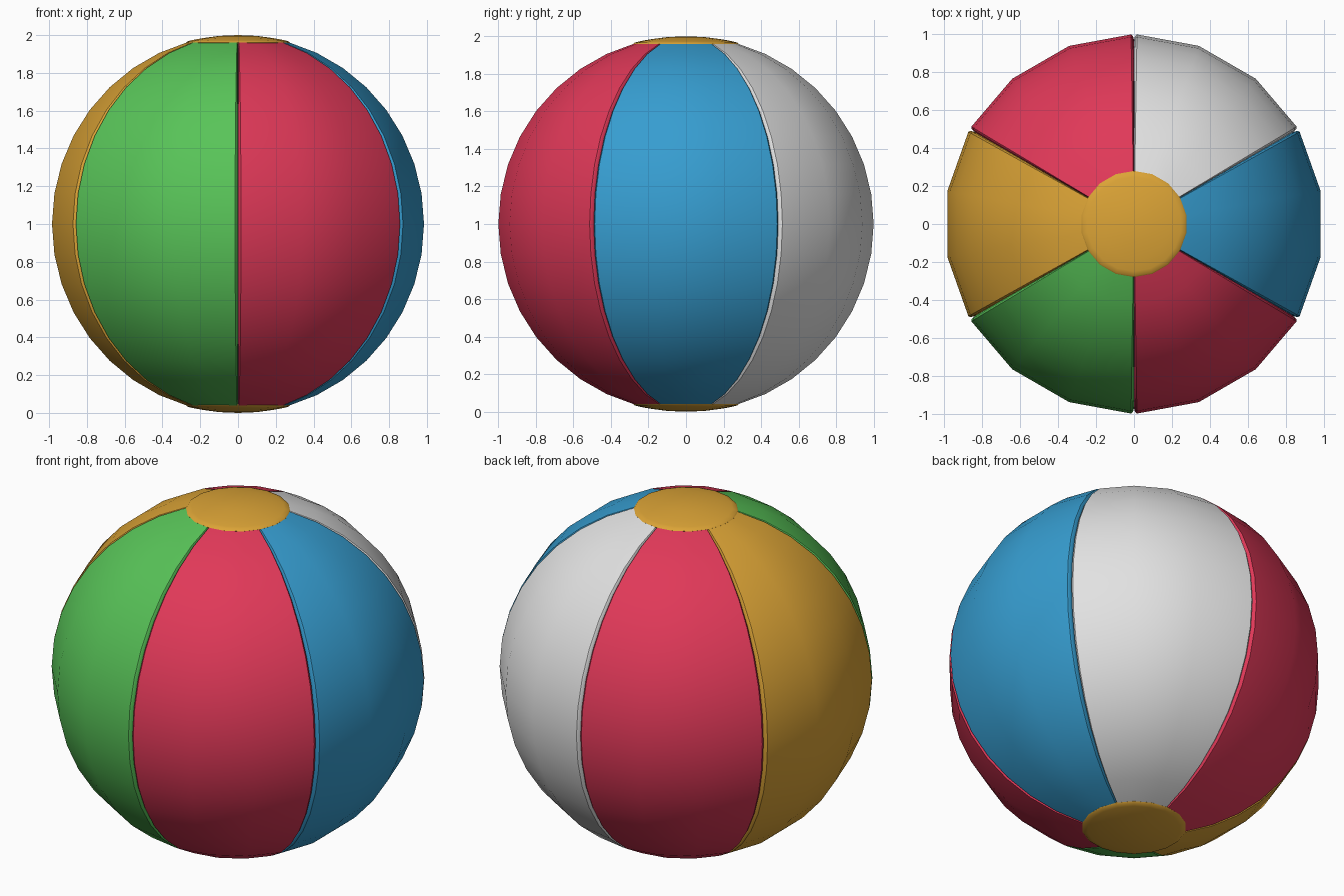
import bpy
import math

if "Cube" in bpy.data.objects:
    bpy.data.objects.remove(bpy.data.objects["Cube"])


def material(name, rgb):
    m = bpy.data.materials.new(name)
    m.diffuse_color = (*rgb, 1)
    m.use_nodes = True
    m.node_tree.nodes["Principled BSDF"].inputs["Base Color"].default_value = m.diffuse_color
    return m


red = material("red", (0.745, 0.040, 0.098))
green = material("green", (0.098, 0.552, 0.098))
blue = material("blue", (0.037, 0.337, 0.631))
gold = material("gold", (0.716, 0.371, 0.037))
white = material("white", (0.76, 0.76, 0.76))


def add_object(name, verts, faces, mat):
    mesh = bpy.data.meshes.new(name)
    mesh.from_pydata(verts, [], faces)
    mesh.materials.append(mat)
    ob = bpy.data.objects.new(name, mesh)
    bpy.context.collection.objects.link(ob)
    bpy.ops.object.select_all(action='DESELECT')
    ob.select_set(True)
    bpy.context.view_layer.objects.active = ob
    bpy.ops.object.shade_smooth_by_angle(angle=math.radians(40))
    return ob


# Panel: a 60 degree gore of three flat-ish strips, edges rolled into the seam
ROWS = 16
EDGE = [(0, 0.972), (0.3, 0.992), (0.9, 1.0)]
COLUMNS = EDGE + [(20, 1.0), (40, 1.0)] + [(60 - a, r) for a, r in reversed(EDGE)]


def panel(name, start, mat):
    verts, faces = [], []
    n = len(COLUMNS)
    for i in range(ROWS + 1):
        t = math.radians(15.8 + (180 - 2 * 15.8) * i / ROWS)
        for a, r in COLUMNS:
            p = math.radians(start + a)
            verts.append((r * math.sin(t) * math.cos(p),
                          r * math.sin(t) * math.sin(p),
                          1 + r * math.cos(t)))
    for i in range(ROWS):
        for j in range(n - 1):
            k = i * n + j
            faces.append((k, k + n, k + n + 1, k + 1))
    add_object(name, verts, faces, mat)


panel("panel_right", -30, blue)
panel("panel_back_right", 30, white)
panel("panel_back_left", 90, red)
panel("panel_left", 150, gold)
panel("panel_front_left", 210, green)
panel("panel_front_right", 270, red)

# End caps: thin domed discs with a rounded rim and a flat underside
SIDES = 18
CAP = [(0.10, 0.996), (0.19, 0.984), (0.25, 0.973), (0.274, 0.966),
       (0.28, 0.960), (0.277, 0.953)]


def cap(name, sign):
    verts, faces = [(0, 0, 1 + sign)], []
    for r, z in CAP:
        for j in range(SIDES):
            p = math.radians(10 + 20 * j)
            verts.append((r * math.cos(p), r * math.sin(p), 1 + sign * z))
    for j in range(SIDES):
        k = (j + 1) % SIDES
        faces.append((0, 1 + j, 1 + k))
        for i in range(len(CAP) - 1):
            b = 1 + i * SIDES
            faces.append((b + j, b + SIDES + j, b + SIDES + k, b + k))
    last = 1 + (len(CAP) - 1) * SIDES
    faces.append(tuple(last + j for j in reversed(range(SIDES))))
    if sign < 0:
        faces = [tuple(reversed(f)) for f in faces]
    add_object(name, verts, faces, gold)


cap("top_cap", 1)
cap("bottom_cap", -1)
